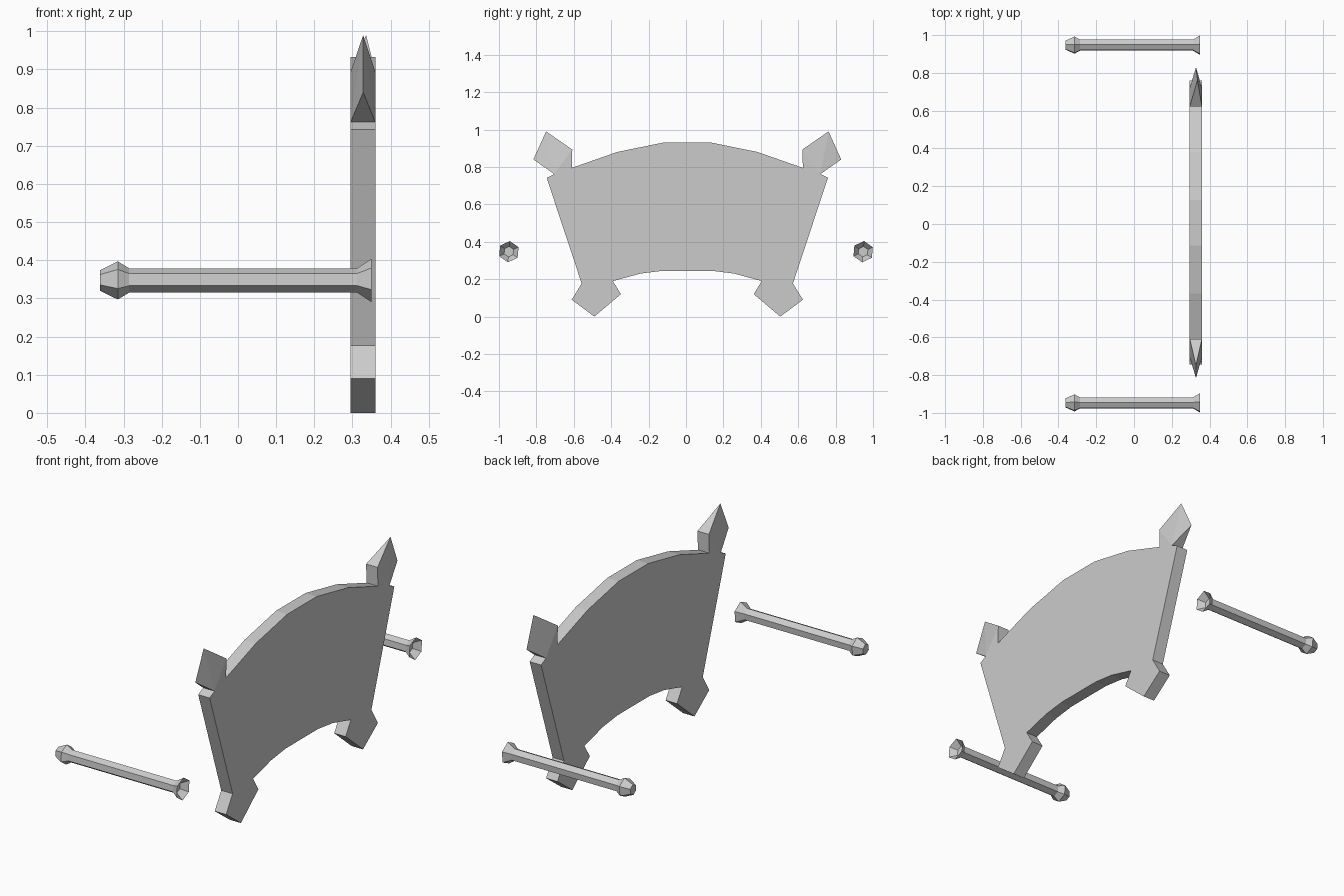
import bpy, bmesh
from math import cos, sin, radians

default = bpy.data.objects.get("Cube")
if default:
    bpy.data.objects.remove(default)

grey = bpy.data.materials.new("plain grey")
grey.use_nodes = True
colour = (0.6, 0.6, 0.6, 1)
grey.diffuse_color = colour
grey.node_tree.nodes["Principled BSDF"].inputs["Base Color"].default_value = colour

BACK, FACE, MID = 0.295, 0.36, 0.328   # panel thickness along x
CENTRE = 0.007                         # panel centre along y


def finish(bm, name):
    bmesh.ops.recalc_face_normals(bm, faces=bm.faces)
    mesh = bpy.data.meshes.new(name)
    bm.to_mesh(mesh)
    bm.free()
    mesh.materials.append(grey)
    obj = bpy.data.objects.new(name, mesh)
    bpy.context.collection.objects.link(obj)
    return obj


# Curved panel with notched shoulders and pointed feet: half outline, mirrored
half = [(0.12, 0.932), (0.375, 0.88), (0.618, 0.795), (0.712, 0.762),
        (0.752, 0.742), (0.565, 0.177), (0.618, 0.09), (0.497, 0.0),
        (0.355, 0.12), (0.398, 0.19), (0.25, 0.23), (0.13, 0.245)]
outline = half + [(-y, z) for y, z in reversed(half)]
bm = bmesh.new()
face = bm.faces.new([bm.verts.new((BACK, y + CENTRE, z)) for y, z in outline])
extruded = bmesh.ops.extrude_face_region(bm, geom=[face])["geom"]
bmesh.ops.translate(bm, vec=(FACE - BACK, 0, 0),
                    verts=[v for v in extruded if isinstance(v, bmesh.types.BMVert)])
finish(bm, "panel")


# Corner spikes: full thickness at the base, pinched to a ridge outside
def spike(name, side, tip_x):
    bm = bmesh.new()

    def vert(x, y, z):
        return bm.verts.new((x, side * y + CENTRE, z))
    tip = vert(tip_x, 0.755, 0.99)
    outer = vert(MID, 0.823, 0.84)
    base = [[vert(x, y, z) for y, z in ((0.618, 0.795), (0.615, 0.893), (0.712, 0.762))]
            for x in (BACK, FACE)]
    for inner, shoulder, lower in base:
        bm.faces.new((inner, shoulder, lower))
        bm.faces.new((shoulder, tip, lower))
        bm.faces.new((tip, outer, lower))
    (i0, s0, l0), (i1, s1, l1) = base
    bm.faces.new((i0, i1, s1, s0))
    bm.faces.new((s0, s1, tip))
    bm.faces.new((l0, l1, outer))
    bm.faces.new((i0, i1, l1, l0))
    finish(bm, name)


spike("front_spike", -1, MID)
spike("back_spike", 1, 0.336)


# Six-sided rods: knob at one end, hollow flare at the other
def rod(name, y):
    bm = bmesh.new()
    profile = [(-0.362, 0.027), (-0.315, 0.05), (-0.285, 0.032),
               (0.312, 0.032), (0.35, 0.057), (0.316, 0.028)]
    rings = []
    for x, r in profile:
        angles = [radians(25 + 60 * k) for k in range(6)]
        rings.append([bm.verts.new((x, y + r * cos(a), 0.347 + r * sin(a))) for a in angles])
    for a, b in zip(rings, rings[1:]):
        for k in range(6):
            n = (k + 1) % 6
            bm.faces.new((a[k], a[n], b[n], b[k]))
    bm.faces.new(rings[0])
    bm.faces.new(rings[-1])
    finish(bm, name)


rod("front_rod", -0.947)
rod("back_rod", 0.947)
